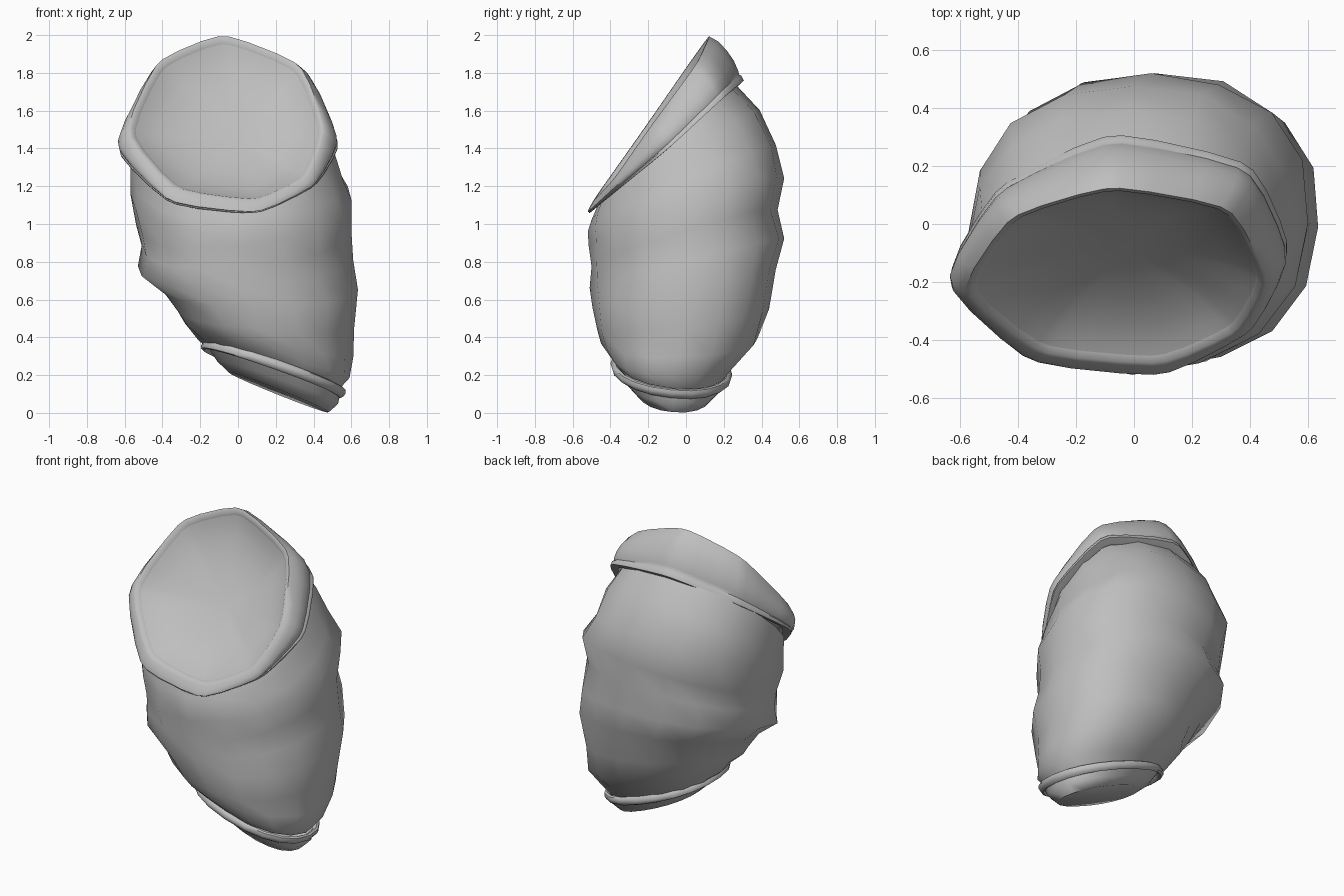
import bpy, bmesh, math
from mathutils import Vector

cube = bpy.data.objects.get("Cube")
if cube:
    bpy.data.objects.remove(cube, do_unlink=True)

grey = bpy.data.materials.new("cloth grey")
grey.use_nodes = True
grey.diffuse_color = (0.52, 0.52, 0.52, 1)
grey.node_tree.nodes["Principled BSDF"].inputs["Base Color"].default_value = grey.diffuse_color


def loft(name, rings, cap_end=None, closed=False, angle=50):
    """Skin a list of equal-length rings, optionally ending in a centre point."""
    bm = bmesh.new()
    rows = [[bm.verts.new(p) for p in ring] for ring in rings]
    pairs = list(zip(rows, rows[1:]))
    if closed:
        pairs.append((rows[-1], rows[0]))
    n = len(rows[0])
    for a, b in pairs:
        for i in range(n):
            j = (i + 1) % n
            bm.faces.new((a[i], a[j], b[j], b[i]))
    if cap_end is not None:
        tip = bm.verts.new(cap_end)
        for i in range(n):
            bm.faces.new((rows[-1][i], rows[-1][(i + 1) % n], tip))
    bmesh.ops.recalc_face_normals(bm, faces=bm.faces)
    mesh = bpy.data.meshes.new(name)
    bm.to_mesh(mesh)
    bm.free()
    mesh.materials.append(grey)
    obj = bpy.data.objects.new(name, mesh)
    bpy.context.collection.objects.link(obj)
    bpy.ops.object.select_all(action='DESELECT')
    obj.select_set(True)
    bpy.context.view_layer.objects.active = obj
    bpy.ops.object.shade_smooth_by_angle(angle=math.radians(angle))
    return obj


def tilted_ring(xl, zl, xr, zr, yf, zf, yb, zb, n=16, grow=0.0, skew=0.0, wave=0.0, phase=0.0):
    """Tilted oval through its left, right, front and back extremes."""
    mid = Vector(((xl + xr) / 2, (yf + yb) / 2, (zl + zr + zf + zb) / 4))
    u = Vector(((xr - xl) / 2 + grow, 0, (zr - zl) / 2))
    v = Vector((skew, (yb - yf) / 2 + grow, (zb - zf) / 2))
    pts = []
    for i in range(n):
        t = 2 * math.pi * i / n
        c, s = math.cos(t), math.sin(t)
        c, s = (math.copysign(abs(k) ** 0.92, k) for k in (c, s))
        r = 1 + wave * math.sin(2 * t) * math.sin(3 * t + phase)
        pts.append(mid + (u * c + v * s) * r)
    return pts


def round_corners(pts, cuts=(0.14, 0.25)):
    pts = [Vector(p) for p in pts]
    for k in cuts:
        out = []
        for a, b in zip(pts, pts[1:] + pts[:1]):
            out += [a.lerp(b, k), b.lerp(a, k)]
        pts = out
    return pts


def centre(pts):
    return sum(pts, Vector()) / len(pts)


def scaled(pts, f, shift=(0, 0, 0)):
    c = centre(pts)
    return [c + (p - c) * f + Vector(shift) for p in pts]


# Wrinkled sleeve body
folds = [
    (-.56, 1.40, .47, 1.43, -.47, 1.10, .25, 1.76),
    (-.57, 1.28, .52, 1.35, -.50, 1.02, .39, 1.60),
    (-.57, 1.18, .56, 1.24, -.52, .94, .475, 1.40),
    (-.54, 1.02, .60, 1.15, -.515, .86, .52, 1.22),
    (-.51, .90, .60, .98, -.50, .76, .485, 1.06),
    (-.53, .80, .61, .83, -.51, .64, .52, .90),
    (-.41, .69, .635, .68, -.495, .53, .475, .73),
    (-.32, .56, .615, .47, -.47, .42, .44, .53),
    (-.28, .48, .61, .30, -.45, .36, .38, .39),
    (-.21, .41, .59, .21, -.40, .28, .26, .24),
    (-.17, .37, .54, .15, -.36, .25, .21, .19),
]
loft("sleeve_body", [tilted_ring(*f, skew=.03 if 2 < i < 9 else 0,
                                 wave=0.025 if 1 < i < 9 else 0, phase=i * 2.1)
                     for i, f in enumerate(folds)], angle=60)

# Puffy upper cuff: matching corners of the opening lip and the lower hem
lip = round_corners([(-.08, .135, 2.015), (.34, .06, 1.85), (.47, -.2, 1.50), (.37, -.38, 1.24),
                     (.1, -.5, 1.11), (-.34, -.46, 1.17), (-.61, -.24, 1.48), (-.43, .03, 1.87)])
hem = round_corners([(-.08, .32, 1.77), (.41, .21, 1.68), (.54, -.08, 1.41), (.41, -.34, 1.20),
                     (.1, -.52, 1.05), (-.36, -.47, 1.10), (-.65, -.17, 1.38), (-.47, .13, 1.61)])
inward = Vector((0, .81, -.59))


def between(t, swell):
    return scaled([a.lerp(b, t) for a, b in zip(lip, hem)], swell)


cuff = [scaled(lip, 0.93, inward * .02),
        scaled(lip, 0.965, inward * .002),
        lip, between(0.18, 1.04), between(0.4, 1.055), between(0.62, 1.05), between(0.8, 1.025),
        between(0.86, 1.01), between(0.9, 1.02), scaled(hem, 1.01),
        scaled(hem, 0.97, (0, -.01, -.01)), scaled(hem, 0.92)]
loft("upper_cuff", cuff)

# Shallow dished lining closing the opening
dish = [scaled(lip, f, inward * d) for f, d in
        ((0.93, .02), (0.86, .042), (0.72, .075), (0.5, .105), (0.25, .12))]
lining = loft("opening_lining", dish, cap_end=centre(lip) + inward * .125)
lining.data.flip_normals()

# Narrow lower cuff, a rolled band around the wrist
wrist = (-.175, .365, .55, .11, -.38, .255, .225, .195)
band = []
for i in range(8):
    t = 2 * math.pi * i / 8
    ring = tilted_ring(*wrist, n=20, grow=0.02 * math.cos(t))
    band.append([p + Vector((.009, 0, .025)) * math.sin(t) for p in ring])
loft("lower_cuff", band, closed=True)

# Tapered stub closing the wrist
stub = [tilted_ring(*wrist, n=20, grow=-0.01),
        tilted_ring(-.11, .275, .53, .05, -.32, .18, .18, .135, n=20),
        tilted_ring(-.05, .215, .48, .003, -.265, .125, .135, .095, n=20)]
loft("wrist_stub", stub, cap_end=centre(stub[-1]) + Vector((0, 0, .003)), angle=60)
